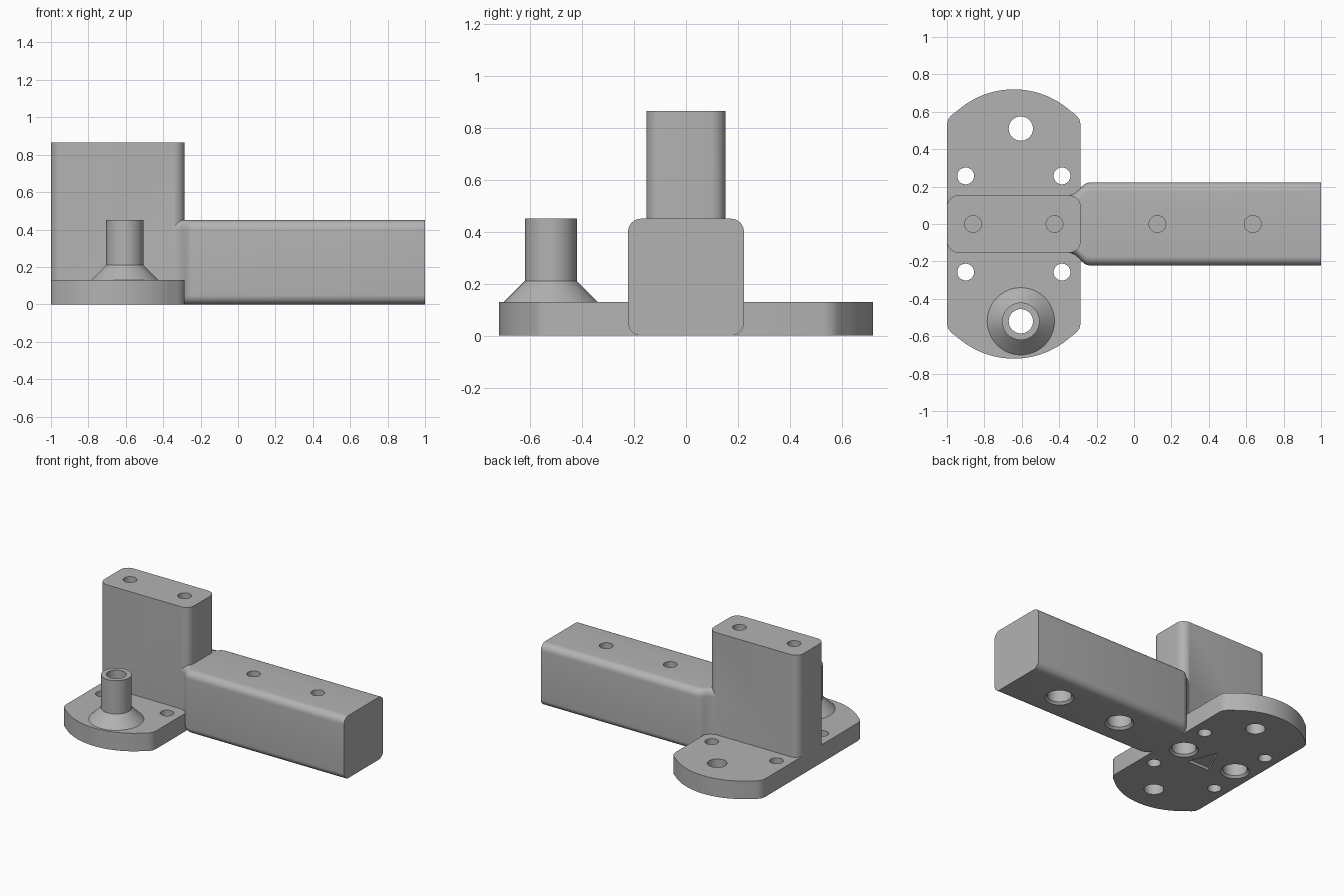
import bpy, bmesh, math

if "Cube" in bpy.data.objects:
    bpy.data.objects.remove(bpy.data.objects["Cube"])

grey = bpy.data.materials.new("mid grey")
grey.diffuse_color = (0.45, 0.45, 0.45, 1)
grey.use_nodes = True
grey.node_tree.nodes["Principled BSDF"].inputs["Base Color"].default_value = grey.diffuse_color


def make_object(name, bm):
    bmesh.ops.recalc_face_normals(bm, faces=bm.faces[:])
    mesh = bpy.data.meshes.new(name)
    bm.to_mesh(mesh)
    bm.free()
    mesh.materials.append(grey)
    obj = bpy.data.objects.new(name, mesh)
    bpy.context.collection.objects.link(obj)
    return obj


def loft(name, rings):
    """Skin matching closed rings and cap both ends."""
    bm = bmesh.new()
    loops = [[bm.verts.new(p) for p in ring] for ring in rings]
    n = len(loops[0])
    for a, b in zip(loops, loops[1:]):
        for i in range(n):
            j = (i + 1) % n
            bm.faces.new((a[i], a[j], b[j], b[i]))
    bm.faces.new(loops[0][::-1])
    bm.faces.new(loops[-1])
    return make_object(name, bm)


def prism(name, outline, z0, z1):
    return loft(name, [[(x, y, z) for x, y in outline] for z in (z0, z1)])


def lathe(name, x, y, profile, seg=40):
    """Turned solid from (radius, z) pairs."""
    angles = [2 * math.pi * i / seg for i in range(seg)]
    return loft(name, [[(x + r * math.cos(a), y + r * math.sin(a), z) for a in angles]
                       for r, z in profile])


def rounded_rect(cx, cy, hx, hy, r, seg=8):
    pts = []
    for k, (sx, sy) in enumerate(((1, 1), (-1, 1), (-1, -1), (1, -1))):
        for i in range(seg + 1):
            a = math.pi / 2 * (k + i / seg)
            pts.append((cx + sx * (hx - r) + r * math.cos(a),
                        cy + sy * (hy - r) + r * math.sin(a)))
    return pts


def combine(body, other, operation):
    mod = body.modifiers.new(operation, 'BOOLEAN')
    mod.operation = operation
    mod.solver = 'EXACT'
    mod.object = other
    bpy.context.view_layer.objects.active = body
    bpy.ops.object.modifier_apply(modifier=mod.name)
    bpy.data.objects.remove(other, do_unlink=True)


# Base plate with bowed ends and small corner rounds
CX, HW = -0.6425, 0.3575
end = [(HW, 0.53), (HW - 0.006, 0.558), (HW - 0.022, 0.58), (HW - 0.045, 0.598)]
R, peak = 0.455, 0.72
start = math.asin((HW - 0.06) / R)
end += [(R * math.sin(t), peak - R + R * math.cos(t))
        for t in (start * (1 - i / 12) for i in range(25))]
end += [(-x, y) for x, y in end[3::-1]]
outline = [(CX + x, y) for x, y in end] + [(CX - x, -y) for x, y in end]
body = prism("bracket_body", outline, 0, 0.13)

# Upright block
tower = prism("upright_block", rounded_rect(CX, 0, HW, 0.153, 0.06), 0.05, 0.865)
combine(body, tower, 'UNION')

# Horizontal arm, flaring out of the upright block
flare = [(-0.37, 0.145), (-0.34, 0.155), (-0.315, 0.166), (-0.295, 0.183),
         (-0.275, 0.204), (-0.258, 0.217), (-0.235, 0.223), (1.0, 0.223)]
arm = loft("arm", [[(x, y, z) for y, z in rounded_rect(0, 0.225, w, 0.225, 0.05)]
                   for x, w in flare])
combine(body, arm, 'UNION')

# Hollow peg with conical foot
PX, PY = -0.605, -0.52
peg = lathe("peg", PX, PY, [(0.18, 0.06), (0.18, 0.13), (0.10, 0.21), (0.10, 0.45)], 48)
combine(body, peg, 'UNION')

# Through holes
holes = [(PX, PY, 0.065), (PX, 0.51, 0.065)]
holes += [(x, y, 0.045) for x in (-0.9, -0.385) for y in (-0.257, 0.257)]
for x, y, r in holes:
    combine(body, lathe("hole_cutter", x, y, [(r, -0.1), (r, 0.6)]), 'DIFFERENCE')

# Screw bores: wide from below, narrow from above, thin web between
for x, top in ((-0.86, 0.865), (-0.425, 0.865), (0.125, 0.45), (0.635, 0.45)):
    seat = top - 0.2
    wide = [(0.095, -0.02), (0.095, 0), (0.08, 0.015), (0.08, seat)]
    combine(body, lathe("wide_bore_cutter", x, 0, wide), 'DIFFERENCE')
    narrow = [(0.045, seat + 0.012), (0.045, top + 0.1)]
    combine(body, lathe("narrow_bore_cutter", x, 0, narrow), 'DIFFERENCE')

# Shallow direction arrow on the underside
arrow = [(-0.54, -0.1), (-0.62, 0.11), (-0.72, -0.1)]
combine(body, prism("arrow_cutter", arrow, -0.05, 0.02), 'DIFFERENCE')

body.select_set(True)
bpy.context.view_layer.objects.active = body
bpy.ops.object.shade_smooth_by_angle(angle=math.radians(30))
